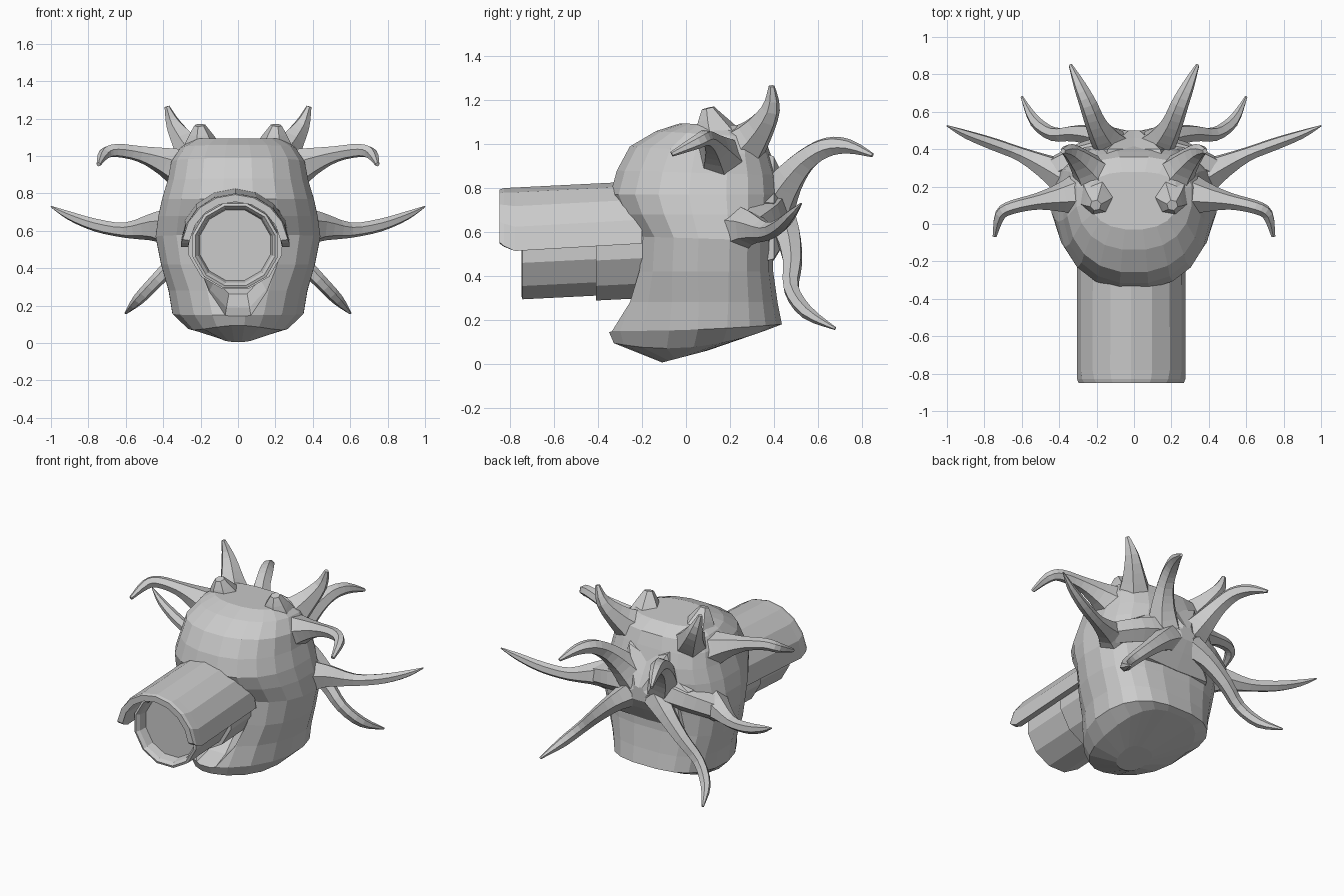
import bpy, bmesh, math
from mathutils import Vector

if "Cube" in bpy.data.objects:
    bpy.data.objects.remove(bpy.data.objects["Cube"])


def make_object(name, rings):
    """Skin a list of equal-length point rings into a capped, flat-shaded mesh."""
    bm = bmesh.new()
    vr = [[bm.verts.new(p) for p in r] for r in rings]
    n = len(vr[0])
    for a, b in zip(vr, vr[1:]):
        for i in range(n):
            j = (i + 1) % n
            bm.faces.new((a[i], a[j], b[j], b[i]))
    bm.faces.new(vr[0][::-1])
    bm.faces.new(vr[-1])
    bmesh.ops.recalc_face_normals(bm, faces=bm.faces)
    me = bpy.data.meshes.new(name)
    bm.to_mesh(me)
    bm.free()
    ob = bpy.data.objects.new(name, me)
    bpy.context.collection.objects.link(ob)
    return ob


def spow(v, e):
    return math.copysign(abs(v) ** e, v)


def body_ring(zf, zb, yf, yb, w, e=0.87, dip=0.0, n=20):
    """Egg-shaped ring, tilted from front height zf to back height zb."""
    yc = yf + (yb - yf) * 0.58
    pts = []
    for i in range(n):
        a = 2 * math.pi * (i + 0.5) / n
        s, c = math.sin(a), math.cos(a)
        ex = e if s < 0 else 0.75
        x = w * spow(c, ex)
        y = yc + ((yc - yf) if s < 0 else (yb - yc)) * spow(s, ex)
        t = (y - yf) / (yb - yf)
        pts.append((x, y, zf + (zb - zf) * t - dip * 4 * t * (1 - t)))
    return pts


def horn(name, pts, sides=6, sub=3):
    """Curved tapering horn through (x, y, z, radius), mirrored in x."""
    path = []
    for k in range(len(pts) - 1):
        p0, p1 = Vector(pts[max(k - 1, 0)]), Vector(pts[k])
        p2, p3 = Vector(pts[k + 1]), Vector(pts[min(k + 2, len(pts) - 1)])
        for s in range(sub):
            t = s / sub
            path.append(0.5 * (2 * p1 + (p2 - p0) * t + (2 * p0 - 5 * p1 + 4 * p2 - p3) * t * t
                               + (3 * p1 - p0 - 3 * p2 + p3) * t ** 3))
    path.append(Vector(pts[-1]))
    rings, u = [], None
    for i, p in enumerate(path):
        d = (path[min(i + 1, len(path) - 1)] - path[max(i - 1, 0)]).to_3d().normalized()
        if u is None:
            u = d.orthogonal()
        u = (u - d * u.dot(d)).normalized()
        v = d.cross(u)
        rings.append([p.to_3d() + (u * math.cos(2 * math.pi * k / sides)
                                   + v * math.sin(2 * math.pi * k / sides)) * p[3]
                      for k in range(sides)])
    ob = make_object(name, rings)
    mod = ob.modifiers.new("mirror", 'MIRROR')
    mod.use_mirror_merge = False
    return ob


# Head body, from underside to crown
body = make_object("head", [body_ring(*r) for r in [
    (0.005, 0.06, -0.11, 0.10, 0.10),
    (0.095, 0.165, -0.335, 0.40, 0.27, 1.1, 0.055),
    (0.15, 0.18, -0.36, 0.44, 0.355, 1.2, 0.01),
    (0.28, 0.28, -0.30, 0.42, 0.375, 1.05),
    (0.42, 0.42, -0.25, 0.40, 0.415),
    (0.58, 0.56, -0.24, 0.40, 0.445),
    (0.68, 0.68, -0.31, 0.42, 0.43),
    (0.77, 0.77, -0.35, 0.43, 0.41),
    (0.88, 0.86, -0.32, 0.42, 0.38),
    (0.99, 0.95, -0.26, 0.39, 0.36),
    (1.06, 1.03, -0.14, 0.36, 0.31),
    (1.095, 1.085, -0.03, 0.28, 0.24)]])

# Open mouth cut into the front
mouth = [(0.07, 0.14), (0.17, 0.25), (0.25, 0.42), (0.285, 0.58), (0.24, 0.72), (0.12, 0.79)]
outline = mouth + [(-x, z) for x, z in reversed(mouth)]
cutter = make_object("mouth_cutter", [
    [(x * s, y, 0.55 + (z - 0.55) * s) for x, z in outline]
    for y, s in [(-0.6, 1.1), (-0.36, 1.0), (-0.22, 0.88), (-0.12, 0.7)]])
cutter.hide_render = True
cutter.hide_set(True)
cut = body.modifiers.new("mouth", 'BOOLEAN')
cut.operation = 'DIFFERENCE'
cut.object = cutter


# Barrel in the mouth, slightly tilted and recessed at its end
def circle(y, r, n=12):
    zc = 0.52 + (y + 0.75) * 0.05
    return [(-0.015 + r * math.cos(2 * math.pi * (i + .5) / n), y,
             zc + r * math.sin(2 * math.pi * (i + .5) / n)) for i in range(n)]


make_object("barrel", [circle(*c) for c in [
    (-0.68, 0.195), (-0.73, 0.205), (-0.75, 0.22), (-0.745, 0.235),
    (-0.41, 0.235), (-0.41, 0.258), (-0.10, 0.258)]])


# Hood plate curving over the barrel
def hood_ring(y, low, scale=1.0, n=8):
    z0 = 0.52 + (y + 0.75) * 0.05
    angs = [math.radians(low + (180 - 2 * low) * i / n) for i in range(n + 1)]
    return [(-0.015 + r * scale * math.cos(a), y, z0 + r * scale * math.sin(a) * 0.98)
            for r, seq in ((0.29, angs), (0.25, angs[::-1])) for a in seq]


make_object("hood", [hood_ring(-0.85, 8, 0.98), hood_ring(-0.83, 4),
                     hood_ring(-0.78, -1), hood_ring(-0.20, 0)])

# Star-shaped web joining the tentacles at the back of the head
star = [(1, 10), (.75, 35), (1, 62), (.7, 90), (1, 118), (.75, 145),
        (1, 170), (.75, 195), (1.05, 220), (.7, 270), (1.05, 320), (.75, 345)]
make_object("rear_web", [
    [(r * k * math.cos(math.radians(a)), y, 0.68 + r * k * math.sin(math.radians(a)))
     for k, a in star] for r, y in [(0.33, 0.32), (0.30, 0.40), (0.16, 0.46), (0.06, 0.50)]])

# Horns and tentacles, each mirrored to the other side
horn("side_horn", [(0.32, 0.22, 0.61, 0.13), (0.44, 0.29, 0.62, 0.08), (0.60, 0.37, 0.603, 0.042),
                   (0.76, 0.43, 0.63, 0.035), (0.90, 0.48, 0.68, 0.024), (1.0, 0.525, 0.73, 0.004)])
horn("curled_horn", [(0.27, 0.16, 0.92, 0.13), (0.39, 0.14, 0.97, 0.08), (0.52, 0.12, 1.01, 0.045),
                     (0.65, 0.09, 1.03, 0.037), (0.715, 0.05, 1.01, 0.032), (0.745, -0.065, 0.955, 0.012)])
horn("crown_horn", [(0.17, 0.20, 0.93, 0.15), (0.26, 0.31, 1.04, 0.085),
                    (0.34, 0.385, 1.16, 0.045), (0.38, 0.39, 1.265, 0.014)])
horn("brow_bump", [(0.19, 0.16, 0.98, 0.14), (0.20, 0.12, 1.09, 0.08), (0.205, 0.10, 1.165, 0.03)])
horn("rear_horn", [(0.08, 0.38, 0.70, 0.12), (0.15, 0.45, 0.82, 0.085), (0.205, 0.54, 0.925, 0.058),
                   (0.245, 0.64, 0.985, 0.048), (0.29, 0.74, 0.99, 0.034), (0.34, 0.85, 0.95, 0.010)])
horn("lower_tentacle", [(0.07, 0.41, 0.66, 0.10), (0.18, 0.465, 0.58, 0.065), (0.31, 0.485, 0.46, 0.047),
                        (0.43, 0.48, 0.34, 0.038), (0.53, 0.55, 0.235, 0.032), (0.60, 0.68, 0.16, 0.007)])
horn("temple_ridge", [(0.12, 0.38, 0.70, 0.10), (0.26, 0.36, 0.67, 0.085), (0.42, 0.29, 0.62, 0.075)])
